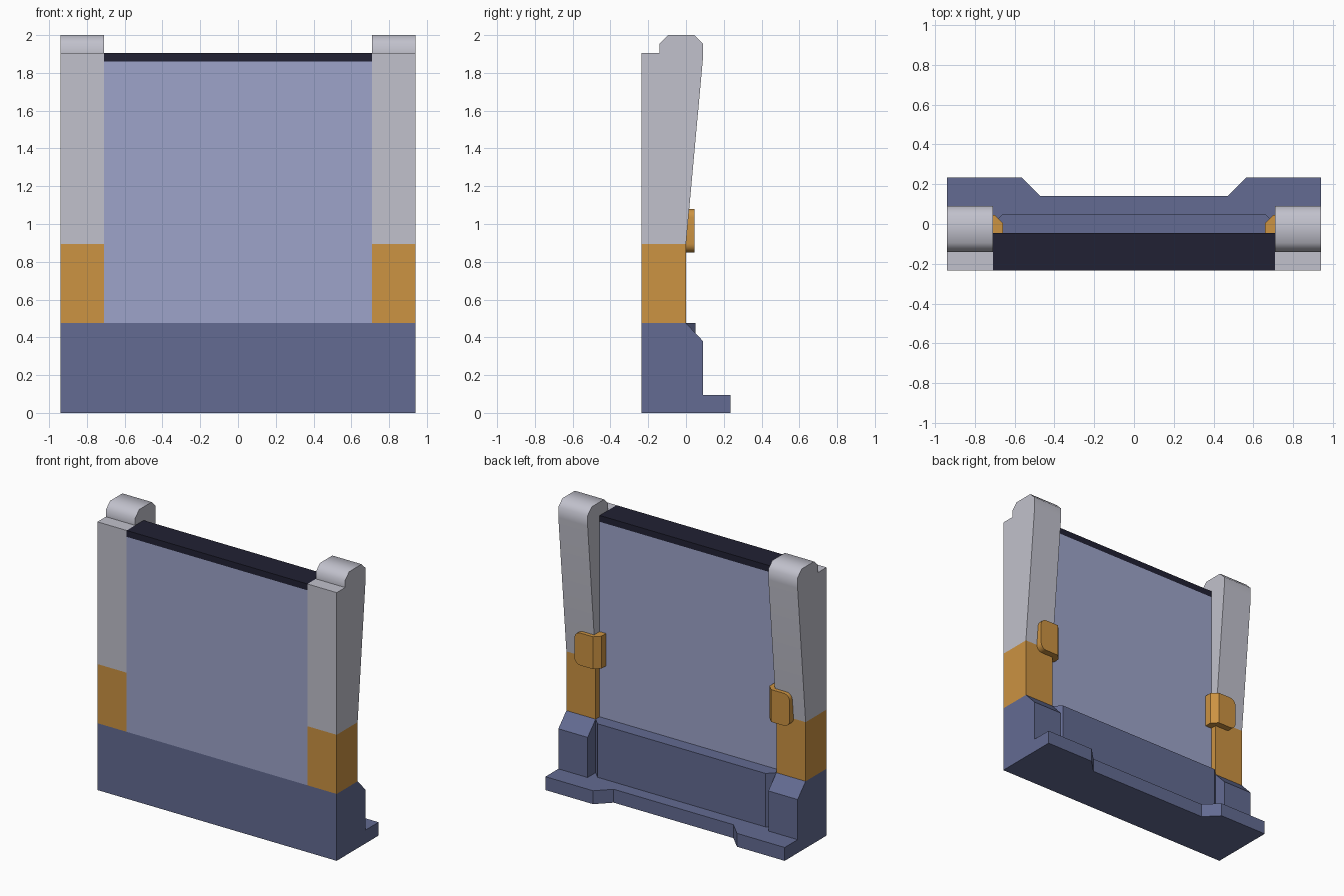
import bpy, bmesh, math

if "Cube" in bpy.data.objects:
    bpy.data.objects.remove(bpy.data.objects["Cube"])

X_IN, X_OUT = 0.71, 0.94      # inner and outer faces of the posts
Y_F = -0.235                  # common front plane


def srgb(r, g, b):
    return tuple(((c / 255 + 0.055) / 1.055) ** 2.4 for c in (r, g, b)) + (1.0,)


def material(name, *rgb):
    m = bpy.data.materials.new(name)
    m.diffuse_color = srgb(*rgb)
    m.use_nodes = True
    m.node_tree.nodes["Principled BSDF"].inputs["Base Color"].default_value = m.diffuse_color
    return m


GREY = material("light grey", 193, 193, 204)
ORANGE = material("orange", 204, 147, 66)
BLUE = material("slate blue", 99, 107, 146)
PANEL = material("pale blue", 157, 164, 202)
DARK = material("dark navy", 33, 33, 51)


def prism(name, outline, lo, hi, axis, mat, smooth=None):
    """Extrude a 2D outline along an axis from lo to hi."""
    place = {"x": lambda a, b, t: (t, a, b),
             "y": lambda a, b, t: (a, t, b),
             "z": lambda a, b, t: (a, b, t)}[axis]
    bm = bmesh.new()
    rings = [[bm.verts.new(place(a, b, t)) for a, b in outline] for t in (lo, hi)]
    n = len(outline)
    for ring in rings:
        bm.faces.new(ring)
    for i in range(n):
        j = (i + 1) % n
        bm.faces.new((rings[0][i], rings[0][j], rings[1][j], rings[1][i]))
    bmesh.ops.recalc_face_normals(bm, faces=bm.faces)
    me = bpy.data.meshes.new(name)
    bm.to_mesh(me)
    bm.free()
    me.materials.append(mat)
    ob = bpy.data.objects.new(name, me)
    bpy.context.collection.objects.link(ob)
    if smooth:
        bpy.ops.object.select_all(action="DESELECT")
        ob.select_set(True)
        bpy.context.view_layer.objects.active = ob
        bpy.ops.object.shade_smooth_by_angle(angle=math.radians(smooth))
    return ob


def mirrored(half):
    """Complete a right-hand outline with its reflection in x."""
    return half + [(-x, y) for x, y in reversed(half)]


# Base: flange with a shallower middle, and the wall between the feet
prism("base_flange", mirrored([(0.47, 0.14), (0.565, 0.235), (X_OUT, 0.235), (X_OUT, Y_F)]),
      0, 0.095, "z", BLUE)
prism("base_wall", mirrored([(0.66, 0.05), (X_IN, 0.0), (X_IN, Y_F)]),
      0.095, 0.475, "z", BLUE)

# Screen panel and its dark top rail
screen = mirrored([(X_IN, Y_F), (X_IN, -0.045)])
prism("panel", screen, 0.475, 1.86, "z", PANEL)
prism("top_rail", screen, 1.86, 1.905, "z", DARK)

foot = [(Y_F, 0.095), (0.09, 0.095), (0.09, 0.38), (0, 0.475), (Y_F, 0.475)]
band = [(Y_F, 0.475), (0, 0.475), (0, 0.895), (Y_F, 0.895)]
post = [(Y_F, 0.895), (0, 0.895), (0.09, 1.88), (0.09, 1.955), (0.045, 2.0),
        (-0.095, 2.0), (-0.14, 1.955), (-0.14, 1.905), (Y_F, 1.905)]

# Clip outline seen from behind, with rounded outer corners
R, Z0, Z1, CX = 0.045, 0.85, 1.08, 0.845
clip = [(0.70, Z0)]
for cz, start in ((Z0 + R, -90), (Z1 - R, 0)):
    for k in range(7):
        a = math.radians(start + 15 * k)
        clip.append((CX - R + R * math.cos(a), cz + R * math.sin(a)))
clip.append((0.70, Z1))

# Foot, band, post and clip on each side
for side, s in (("right", 1), ("left", -1)):
    for part, outline, mat in (("foot", foot, BLUE), ("band", band, ORANGE), ("post", post, GREY)):
        prism(f"{side}_{part}", outline, s * X_IN, s * X_OUT, "x", mat,
              50 if part == "post" else None)
    prism(f"{side}_clip_plate", [(s * x, z) for x, z in clip], -0.01, 0.045, "y", ORANGE, 30)
    prism(f"{side}_clip_hook",
          [(s * x, y) for x, y in ((0.66, -0.045), (0.66, 0.005), (0.70, 0.045),
                                   (0.715, 0.045), (0.715, -0.045))],
          Z0, Z1, "z", ORANGE)
